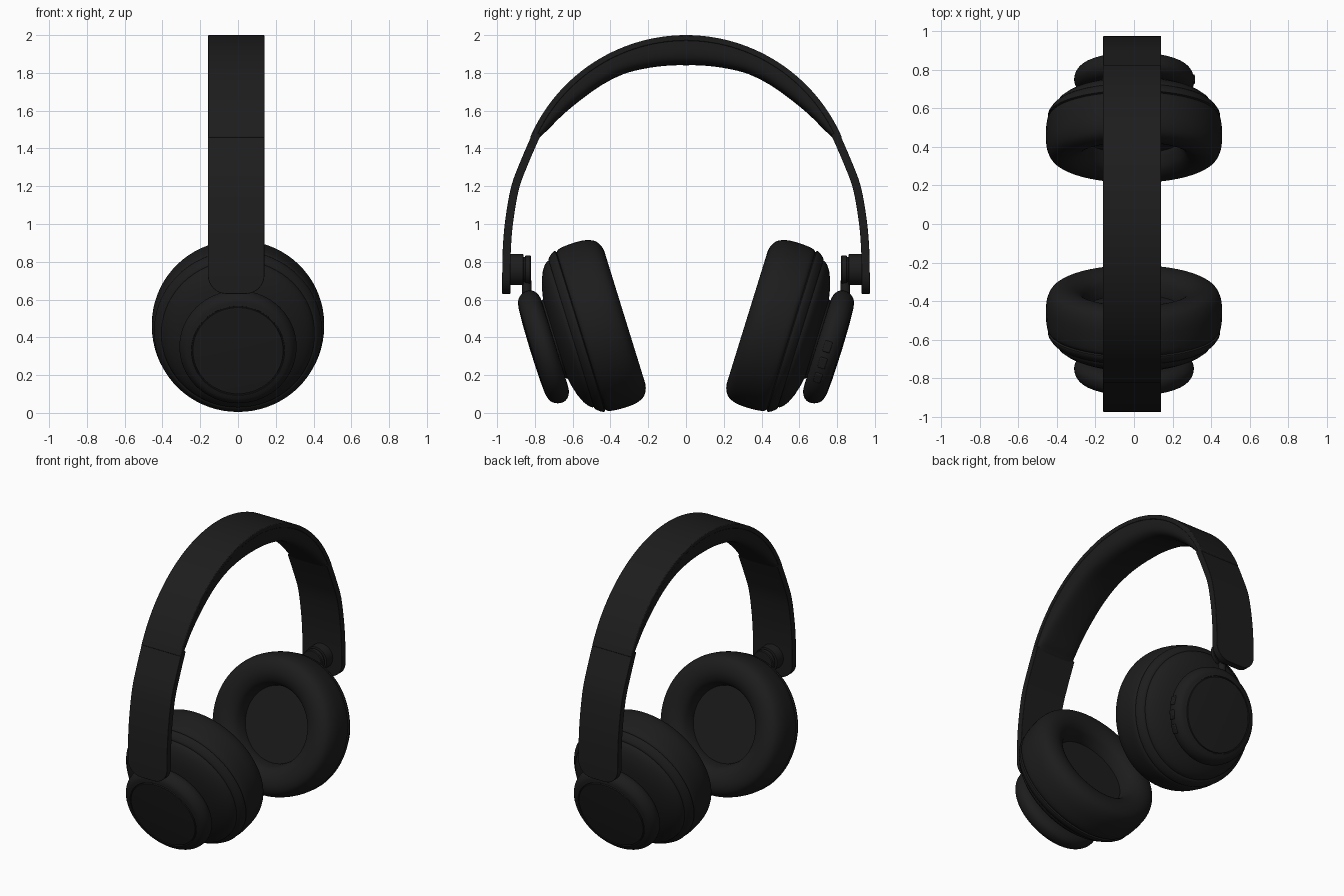
import bpy, bmesh, math
from mathutils import Vector, Matrix

if "Cube" in bpy.data.objects:
    bpy.data.objects.remove(bpy.data.objects["Cube"])

BAND_X = -0.01                      # band centre line
TILT = math.radians(17.2)           # lean of the ear cups
black = bpy.data.materials.new("matte_black")
black.diffuse_color = (0.012, 0.012, 0.012, 1)
black.use_nodes = True
black.node_tree.nodes["Principled BSDF"].inputs["Base Color"].default_value = black.diffuse_color


def add_object(name, bm, bevel=0):
    me = bpy.data.meshes.new(name)
    bm.to_mesh(me)
    bm.free()
    me.materials.append(black)
    ob = bpy.data.objects.new(name, me)
    bpy.context.collection.objects.link(ob)
    if bevel:
        m = ob.modifiers.new("bevel", 'BEVEL')
        m.width, m.segments, m.limit_method = bevel, 2, 'ANGLE'
        m.angle_limit = math.radians(50)
    return ob


def smooth_path(pts, n=4):
    """Catmull-Rom curve through the points."""
    p = [Vector(q) for q in pts]
    p = [2 * p[0] - p[1]] + p + [2 * p[-1] - p[-2]]
    out = []
    for a, b, c, d in zip(p, p[1:], p[2:], p[3:]):
        for k in range(n):
            t = k / n
            out.append(0.5 * (2 * b + (c - a) * t + (2 * a - 5 * b + 4 * c - d) * t * t
                              + (3 * b - a - 3 * c + d) * t ** 3))
    return out + [p[-2]]


def lathe(name, profile, mat, seg=72):
    """Turn (radius, height) points around local z, then place with mat."""
    bm = bmesh.new()
    rings = [[bm.verts.new(mat @ Vector((r * math.cos(2 * math.pi * j / seg),
                                         r * math.sin(2 * math.pi * j / seg), h)))
              for j in range(seg)] for r, h in profile]
    for a, b in zip(rings, rings[1:]):
        for j in range(seg):
            k = (j + 1) % seg
            bm.faces.new((a[j], a[k], b[k], b[j]))
    bmesh.ops.remove_doubles(bm, verts=bm.verts, dist=1e-5)
    if mat.determinant() < 0:
        bmesh.ops.reverse_faces(bm, faces=bm.faces)
    return add_object(name, bm)


def loft(name, sections, bevel=0):
    """Skin closed sections and cap both ends."""
    bm = bmesh.new()
    rings = [[bm.verts.new(p) for p in s] for s in sections]
    n = len(rings[0])
    for a, b in zip(rings, rings[1:]):
        for j in range(n):
            k = (j + 1) % n
            bm.faces.new((a[j], a[k], b[k], b[j]))
    bm.faces.new(rings[0])
    bm.faces.new(rings[-1])
    bmesh.ops.recalc_face_normals(bm, faces=bm.faces)
    return add_object(name, bm, bevel)


def arc_point(x, deg, depth):
    """Point on the headband arch, measured inwards from its outer face."""
    a, r = math.radians(deg), 0.9 - depth
    return Vector((BAND_X + x, r * math.sin(a), 1.1 + r * math.cos(a)))


# headband outer shell
W = 0.15
loft("headband_shell", [[arc_point(x, d, h) for x, h in ((-W, 0), (W, 0), (W, 0.03), (-W, 0.03))]
                        for d in [-66.5 + 133 * i / 56 for i in range(57)]], 0.005)

# padded cushion under the headband, thinning towards both ends
half = smooth_path([(0, 0.16), (8, 0.155), (17, 0.145), (26, 0.131), (44.5, 0.113), (59, 0.076),
                    (63.5, 0.056), (65.5, 0.045), (66.3, 0.032)])
pad = [(-d, h) for d, h in reversed(half[1:])] + [(d, h) for d, h in half]
sections = []
for deg, depth in pad:
    ring = []
    for k in range(21):
        a = math.pi * k / 20
        c, s = math.cos(a), max(0, math.sin(a))
        ring.append(arc_point(math.copysign(abs(c) ** 0.5, c) * 0.146, deg,
                              0.02 + (depth - 0.02) * s ** 0.5))
    sections.append(ring)
loft("headband_cushion", sections)

# profiles as (radius, distance along cup axis)
cushion = smooth_path([(0.245, 0.29), (0.25, 0.25), (0.27, 0.20), (0.31, 0.17), (0.355, 0.16),
                       (0.40, 0.168), (0.435, 0.195), (0.454, 0.25), (0.456, 0.33), (0.449, 0.385),
                       (0.434, 0.405)])
shell = [(0.434, 0.402), (0.445, 0.408), (0.445, 0.416), (0.436, 0.432), (0.422, 0.449),
         (0.412, 0.456), (0.406, 0.456), (0.404, 0.466), (0.392, 0.481), (0.365, 0.501),
         (0.32, 0.521), (0.27, 0.535), (0.22, 0.545), (0.21, 0.565)]
disc = [tuple(p) for p in smooth_path([(0.19, 0.555), (0.25, 0.556), (0.285, 0.568), (0.305, 0.59),
                                       (0.31, 0.615), (0.302, 0.645), (0.28, 0.67), (0.247, 0.681)])]
disc += [(0.245, 0.675), (0.241, 0.675), (0.239, 0.683), (0.15, 0.688), (0, 0.69)]

for side, label in ((-1, "front"), (1, "back")):
    # slider arm with rounded lower end
    path = [(y, z, W) for y, z in smooth_path([(0.808, 1.49), (0.873, 1.34), (0.925, 1.2),
                                               (0.957, 1.02), (0.97, 0.87), (0.973, 0.73)])]
    path += [(0.973, 0.73 - 0.1 * math.sin(a), 0.05 + 0.1 * math.cos(a))
             for a in [math.pi / 2 * k / 8 for k in range(1, 9)]]
    arm = []
    for i, (y, z, w) in enumerate(path):
        p, q = path[max(i - 1, 0)], path[min(i + 1, len(path) - 1)]
        n = Vector((q[1] - p[1], p[0] - q[0])).normalized() * 0.043
        arm.append([Vector((BAND_X + x, side * (y + n.x * k), z + n.y * k))
                    for x, k in ((-w, 0), (w, 0), (w, 1), (-w, 1))])
    loft(label + "_slider_arm", arm, 0.004)

    # hinge pivot and the stem down to the cup
    pivot = Matrix(((1, 0, 0, BAND_X), (0, 0, side, 0), (0, 1, 0, 0.758), (0, 0, 0, 1)))
    lathe(label + "_hinge", [(0, 0.82), (0.07, 0.82), (0.075, 0.825), (0.075, 0.85), (0.068, 0.852),
                             (0.068, 0.86), (0.082, 0.862), (0.082, 0.935)], pivot, 40)
    lathe(label + "_stem", [(0, 0.57), (0.024, 0.57), (0.024, 0.70), (0, 0.70)],
          Matrix.Translation((BAND_X, side * 0.843, 0)), 24)

    # ear cup: local z points outwards along the tilted axis
    c, s = math.cos(TILT), math.sin(TILT)
    frame = Matrix(((1, 0, 0, 0), (0, side * s, side * c, 0), (0, c, -s, 0), (0, 0, 0, 1)))
    cup = frame @ Matrix.Translation((0, 0.579, 0))
    cap = frame @ Matrix.Translation((0, 0.556, 0))
    lathe(label + "_speaker_cover", [(0, 0.28), (0.247, 0.28)], cup)
    lathe(label + "_ear_cushion", cushion, cup)
    lathe(label + "_cup_shell", shell, cup)
    lathe(label + "_outer_disc", disc, cap)

    # control buttons on the rim of the back cup
    if side > 0:
        for i, deg in enumerate((0, -17, -34)):
            bm = bmesh.new()
            bmesh.ops.create_cube(bm, size=1)
            bm.transform(cap @ Matrix.Rotation(math.radians(deg), 4, 'Z')
                         @ Matrix.Translation((0.305, 0, 0.612))
                         @ Matrix.Diagonal((0.02, 0.06, 0.04, 1)))
            bmesh.ops.recalc_face_normals(bm, faces=bm.faces)
            add_object("control_button_%d" % (i + 1), bm, 0.006)

# smooth shading with sharp edges kept
bpy.ops.object.select_all(action='SELECT')
bpy.context.view_layer.objects.active = bpy.context.selected_objects[0]
bpy.ops.object.shade_smooth_by_angle(angle=math.radians(40))
